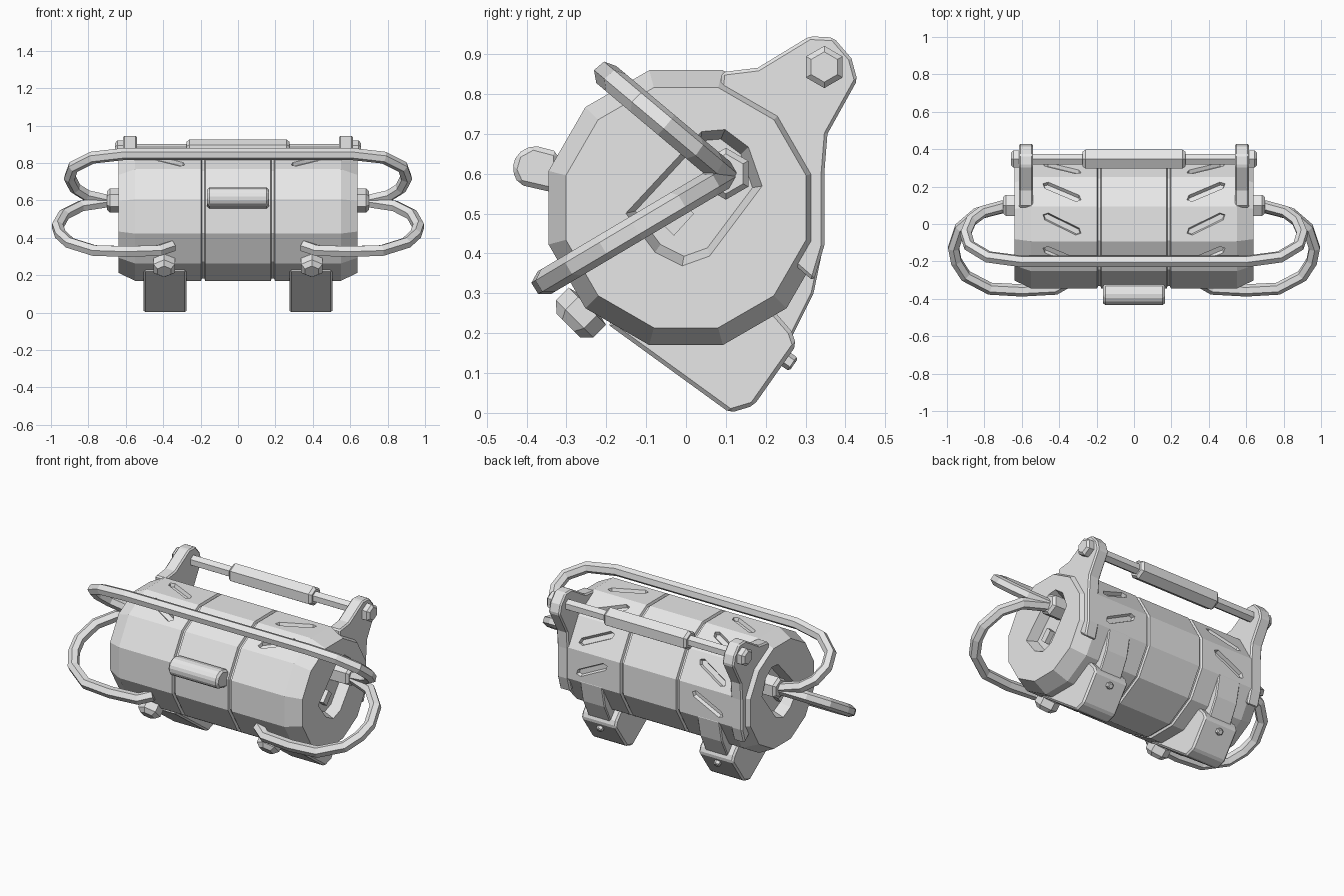
import bpy, bmesh, math
from mathutils import Vector

if "Cube" in bpy.data.objects:
    bpy.data.objects.remove(bpy.data.objects["Cube"])

grey = bpy.data.materials.new("plain grey")
grey.use_nodes = True
grey.diffuse_color = (0.8, 0.8, 0.8, 1)
grey.node_tree.nodes["Principled BSDF"].inputs["Base Color"].default_value = (0.8, 0.8, 0.8, 1)


def loft(bm, rings):
    """Skin equal-length rings of points and cap both ends."""
    loops = [[bm.verts.new(p) for p in ring] for ring in rings]
    n = len(loops[0])
    for a, b in zip(loops, loops[1:]):
        for i in range(n):
            bm.faces.new((a[i], a[(i + 1) % n], b[(i + 1) % n], b[i]))
    bm.faces.new(loops[0])
    bm.faces.new(loops[-1])


def finish(name, bm, bevel=0, mirror=False):
    bmesh.ops.recalc_face_normals(bm, faces=bm.faces)
    mesh = bpy.data.meshes.new(name)
    bm.to_mesh(mesh)
    bm.free()
    mesh.materials.append(grey)
    ob = bpy.data.objects.new(name, mesh)
    bpy.context.collection.objects.link(ob)
    if bevel:
        mod = ob.modifiers.new("bevel", "BEVEL")
        mod.width, mod.segments = bevel, 1
    if mirror:
        ob.modifiers.new("mirror", "MIRROR").use_mirror_merge = False
    return ob


def turned(name, origin, axis, stations, sides=6, mirror=False):
    """Faceted solid of (distance, radius) stations along an axis."""
    turn = Vector(axis).to_track_quat('Z', 'Y')
    bm = bmesh.new()
    rings = []
    for d, r in stations:
        angles = [2 * math.pi * (i + 0.5) / sides for i in range(sides)]
        rings.append([Vector(origin) + turn @ Vector((r * math.cos(a), r * math.sin(a), d))
                      for a in angles])
    loft(bm, rings)
    return finish(name, bm, mirror=mirror)


def plate(name, profile, x0, x1, bevel=0, mirror=False):
    """Side profile (y, z) extruded across x."""
    bm = bmesh.new()
    loft(bm, [[(x, y, z) for y, z in profile] for x in (x0, x1)])
    return finish(name, bm, bevel, mirror)


def bar(name, points, mirror=False):
    """Six-sided bent bar along a path."""
    curve = bpy.data.curves.new(name, 'CURVE')
    curve.dimensions = '3D'
    curve.bevel_depth, curve.bevel_resolution = 0.033, 1
    curve.use_fill_caps = True
    spline = curve.splines.new('POLY')
    spline.points.add(len(points) - 1)
    for p, co in zip(spline.points, points):
        p.co = (*co, 1)
    curve.materials.append(grey)
    ob = bpy.data.objects.new(name, curve)
    bpy.context.collection.objects.link(ob)
    bpy.ops.object.select_all(action='DESELECT')
    ob.select_set(True)
    bpy.context.view_layer.objects.active = ob
    bpy.ops.object.convert(target='MESH')
    ob = bpy.context.object
    for poly in ob.data.polygons:
        poly.use_smooth = False
    if mirror:
        ob.modifiers.new("mirror", "MIRROR").use_mirror_merge = False


# Barrel: chamfered twelve-sided drum with two grooves
CZ = 0.515
R, RC, RG = 0.357, 0.312, 0.343
half = [(0.175, R), (0.18, RG), (0.192, RG), (0.197, R), (0.55, R), (0.64, RC)]
barrel = turned("barrel", (0, 0, CZ), (1, 0, 0),
                [(-x, r) for x, r in reversed(half)] + half, sides=12)

# Cutter: diagonal vents round the top and back, recesses in both ends
recess = [(0.04, 0.71), (0.1, 0.715), (0.16, 0.67), (0.195, 0.57),
          (0.06, 0.39), (-0.01, 0.365), (-0.08, 0.4), (-0.155, 0.5)]
cut = bmesh.new()
for side in (-1, 1):
    for deg in (-30, 0, 30, 60, 90):
        a = math.radians(deg)
        out = Vector((0, math.sin(a), math.cos(a)))
        tangent = Vector((0, math.cos(a), -math.sin(a)))
        along = Vector((side * 0.9, 0, 0)) + tangent * 0.44
        across = Vector((side * -0.44, 0, 0)) + tangent * 0.9
        mid = Vector((side * 0.385, 0, CZ))
        rings = []
        for d, ln, w in ((0.36, 0.118, 0.026), (0.325, 0.106, 0.014)):
            shape = [(-ln, 0), (-ln + w, -w), (ln - w, -w), (ln, 0), (ln - w, w), (-ln + w, w)]
            rings.append([mid + out * d + along * u + across * v for u, v in shape])
        loft(cut, rings)
    centre = Vector((0.02, 0.54))
    rings = []
    for x, k in ((0.65, 1.0), (0.58, 0.84)):
        pts = [centre + (Vector(p) - centre) * k for p in recess]
        rings.append([(side * x, p.x, p.y) for p in pts])
    loft(cut, rings)
cutter = finish("cutter", cut)
cutter.hide_render = True
mod = barrel.modifiers.new("cuts", "BOOLEAN")
mod.operation, mod.solver, mod.object = 'DIFFERENCE', 'EXACT', cutter
bpy.context.view_layer.objects.active = barrel
bpy.ops.object.modifier_apply(modifier="cuts")
bpy.data.objects.remove(cutter)

# End fittings: key inside each recess, pivot boss for the bails
plate("recess_key", [(-0.06, 0.475), (-0.03, 0.445), (0.02, 0.5), (-0.01, 0.53)],
      0.575, 0.61, mirror=True)
turned("pivot_boss", (0, 0.1, 0.6), (1, 0, 0),
       [(0.57, 0.065), (0.685, 0.065), (0.7, 0.05)], mirror=True)

# Upper arms that carry the rod
plate("rod_arm", [(0.09, 0.855), (0.18, 0.866), (0.31, 0.945), (0.37, 0.942), (0.415, 0.89),
                  (0.43, 0.835), (0.355, 0.7), (0.347, 0.6), (0.347, 0.42), (0.32, 0.33),
                  (0.24, 0.4), (0.22, 0.62), (0.08, 0.76)], 0.54, 0.615, 0.008, True)

# Cross rod with thick grip and hexagonal end nuts
ROD = (0, 0.347, 0.868)
turned("cross_rod", ROD, (1, 0, 0), [(-0.62, 0.033), (0.62, 0.033)])
turned("rod_grip", ROD, (1, 0, 0),
       [(-0.275, 0.045), (-0.26, 0.058), (0.26, 0.058), (0.275, 0.045)])
turned("rod_nut", ROD, (1, 0, 0), [(0.6, 0.053), (0.645, 0.053), (0.658, 0.038)], mirror=True)

# Front pad
plate("front_pad", [(-0.32, 0.55), (-0.42, 0.573), (-0.437, 0.61), (-0.425, 0.65),
                    (-0.385, 0.672), (-0.32, 0.655)], -0.165, 0.165, 0.012)

# Feet, with straps running up the back of the barrel
plate("foot", [(-0.2, 0.225), (0.11, 0), (0.17, 0.018), (0.277, 0.17), (0.265, 0.205),
               (0.2, 0.28), (0, 0.3)], 0.275, 0.505, 0.01, True)
plate("foot_strap", [(0.2, 0.15), (0.265, 0.19), (0.32, 0.3), (0.347, 0.43),
                     (0.3, 0.46), (0.15, 0.25)], 0.315, 0.465, 0.006, True)
turned("foot_rivet", (0.39, 0.24, 0.142), (0, 0.82, -0.57),
       [(0, 0.02), (0.032, 0.02), (0.037, 0.014)], mirror=True)
turned("front_bolt", (0.395, 0, CZ), (0, -0.7, -0.7),
       [(0.3, 0.045), (0.345, 0.045), (0.35, 0.066), (0.395, 0.066), (0.418, 0.042)],
       mirror=True)


# Bails: (x, share of the way from pivot to far edge)
def bail_points(path, dy, dz):
    return [(x, 0.1 + u * dy, 0.597 + u * dz) for x, u in path]


upper = bail_points([(0.62, 0), (0.7, 0.02), (0.81, 0.12), (0.87, 0.27), (0.9, 0.5),
                     (0.88, 0.72), (0.78, 0.92), (0.6, 1)], -0.3, 0.252)
bar("upper_bail", upper + [(-x, y, z) for x, y, z in reversed(upper)])
lower = bail_points([(0.62, 0), (0.7, 0.02), (0.84, 0.1), (0.93, 0.27), (0.965, 0.5),
                     (0.95, 0.66), (0.9, 0.83), (0.77, 0.98), (0.6, 1), (0.42, 0.98),
                     (0.35, 0.89)], -0.455, -0.27)
bar("lower_hook", lower, mirror=True)
